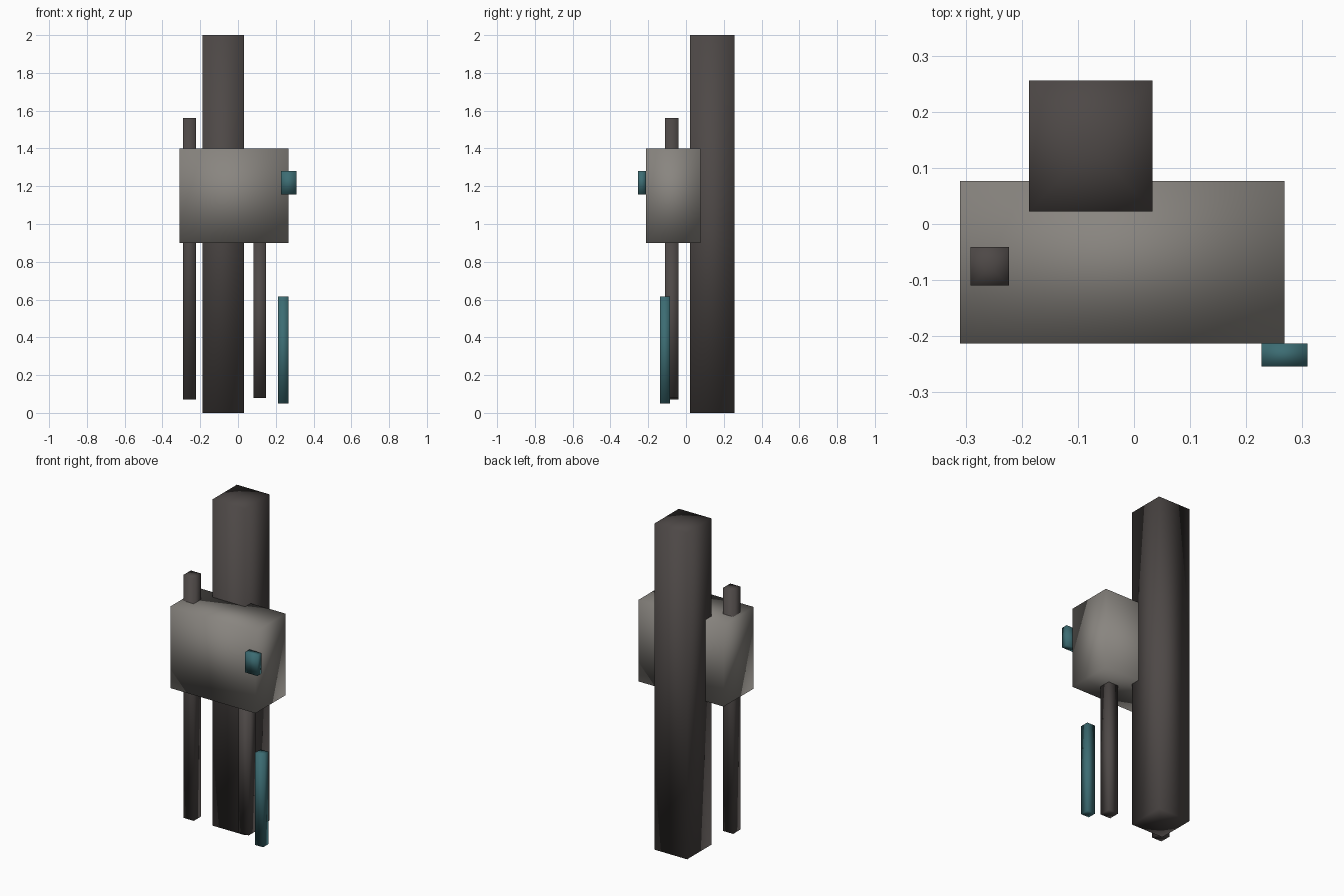
import bpy
import bmesh

if "Cube" in bpy.data.objects:
    bpy.data.objects.remove(bpy.data.objects["Cube"])


def material(name, rgb):
    m = bpy.data.materials.new(name)
    m.diffuse_color = (*rgb, 1)
    m.use_nodes = True
    m.node_tree.nodes["Principled BSDF"].inputs["Base Color"].default_value = m.diffuse_color
    return m


DARK = material("dark_wood", (0.075, 0.065, 0.062))
GREY = material("warm_grey", (0.25, 0.235, 0.215))
TEAL = material("teal", (0.045, 0.15, 0.17))


def box(name, x, y, z, mat, fan=False):
    """Smooth-shaded box spanning the x, y, z ranges; fan splits its end caps."""
    bm = bmesh.new()
    bmesh.ops.create_cube(bm, size=1)
    for v in bm.verts:
        v.co = [r[0] + (c + 0.5) * (r[1] - r[0]) for c, r in zip(v.co, (x, y, z))]
    bm.normal_update()
    if fan:
        caps = [f for f in bm.faces if abs(f.normal.z) > 0.9]
        bmesh.ops.poke(bm, faces=caps)
    for f in bm.faces:
        f.smooth = True
    me = bpy.data.meshes.new(name)
    bm.to_mesh(me)
    bm.free()
    me.materials.append(mat)
    ob = bpy.data.objects.new(name, me)
    bpy.context.collection.objects.link(ob)
    return ob


# Tall main post
box("main_post", (-0.187, 0.033), (0.022, 0.256), (0, 2), DARK, fan=True)

# Housing fixed to the front of the post
box("housing", (-0.31, 0.268), (-0.213, 0.077), (0.90, 1.40), GREY)

# Thin pipes: one through the housing, one hanging below it
for name, cx, z in (("long_pipe", -0.257, (0.07, 1.56)),
                    ("short_pipe", 0.115, (0.08, 0.90))):
    box(name, (cx - 0.034, cx + 0.034), (-0.11, -0.041), z, DARK, fan=True)

# Teal latch on the housing front and loose teal rod below
box("latch", (0.227, 0.309), (-0.254, -0.213), (1.155, 1.28), TEAL)
box("teal_rod", (0.212, 0.267), (-0.138, -0.085), (0.05, 0.615), TEAL, fan=True)
